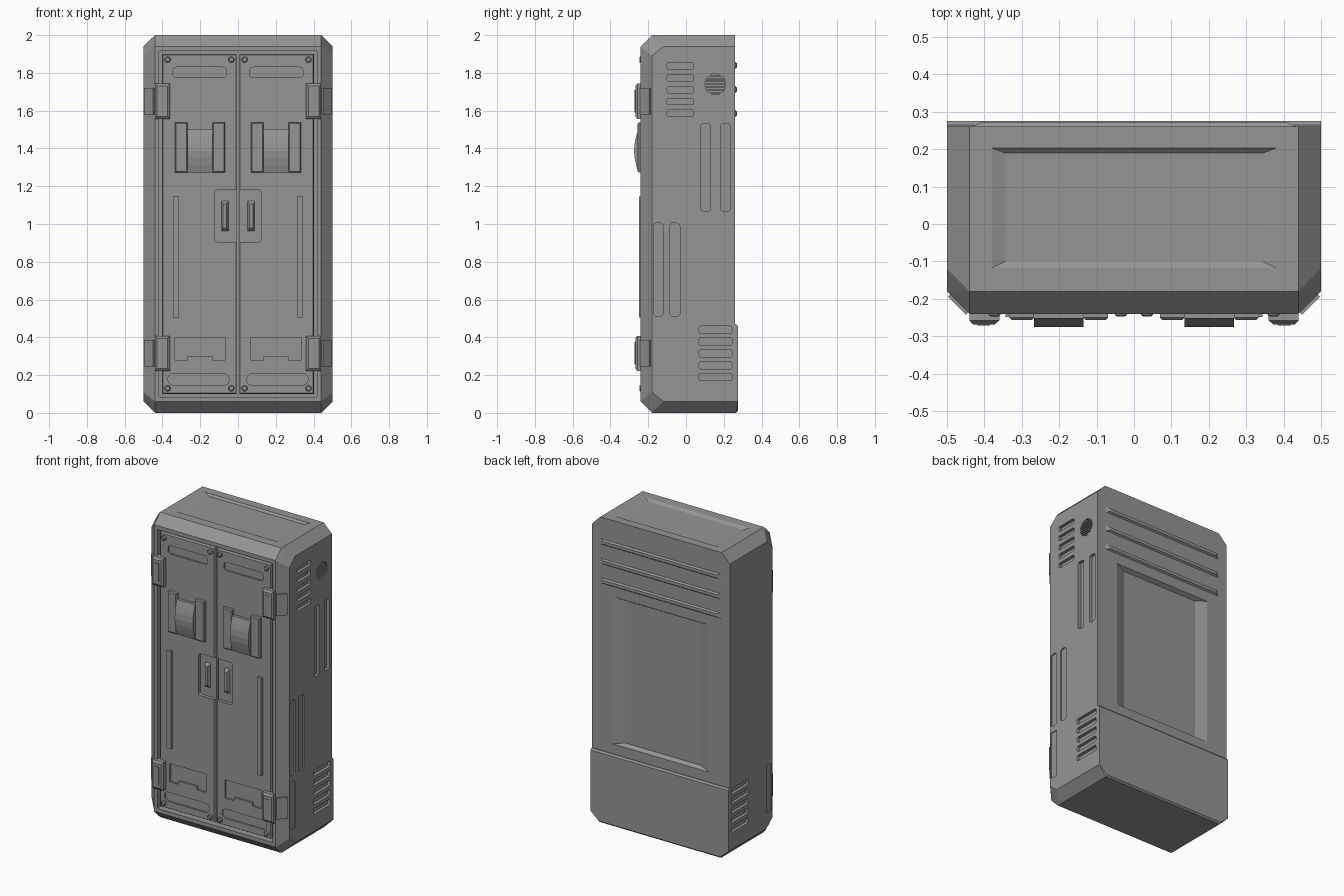
import bpy, bmesh, math
from mathutils import Vector, Matrix

cube = bpy.data.objects.get("Cube")
if cube:
    bpy.data.objects.remove(cube, do_unlink=True)

grey = bpy.data.materials.new("steel grey")
grey.use_nodes = True
COLOUR = (0.3, 0.3, 0.3, 1)
grey.diffuse_color = COLOUR
grey.node_tree.nodes["Principled BSDF"].inputs["Base Color"].default_value = COLOUR


# ---- helpers ----
def hull(bm, pts):
    """Add the convex solid around the given points."""
    verts = [bm.verts.new(p) for p in pts]
    bmesh.ops.convex_hull(bm, input=verts)
    return verts


def rounded(u0, u1, v0, v1, r=0.0, seg=4):
    """Rectangle outline with rounded corners."""
    if r == 0:
        return [(u0, v0), (u1, v0), (u1, v1), (u0, v1)]
    out = []
    for i, (u, v) in enumerate([(u1 - r, v1 - r), (u0 + r, v1 - r), (u0 + r, v0 + r), (u1 - r, v0 + r)]):
        for k in range(seg + 1):
            a = math.pi / 2 * (i + k / seg)
            out.append((u + r * math.cos(a), v + r * math.sin(a)))
    return out


def circle(u, v, r, n=24):
    return [(u + r * math.cos(math.tau * k / n), v + r * math.sin(math.tau * k / n)) for k in range(n)]


def place(axis, t, u, v):
    return {"x": (t, u, v), "y": (u, t, v), "z": (u, v, t)}[axis]


def prism(bm, axis, outline, a, b):
    """Extrude an outline along an axis from a to b."""
    return hull(bm, [place(axis, t, u, v) for t in (a, b) for u, v in outline])


def loft(bm, axis, layers):
    """Solid through (position, outline) layers."""
    return hull(bm, [place(axis, t, u, v) for t, line in layers for u, v in line])


def finish(name, bm, mirror=False):
    bmesh.ops.dissolve_limit(bm, angle_limit=0.01, verts=bm.verts, edges=bm.edges)
    if mirror:
        geo = bm.verts[:] + bm.edges[:] + bm.faces[:]
        dup = bmesh.ops.duplicate(bm, geom=geo)["geom"]
        for v in dup:
            if isinstance(v, bmesh.types.BMVert):
                v.co.x *= -1
    bmesh.ops.recalc_face_normals(bm, faces=bm.faces)
    mesh = bpy.data.meshes.new(name)
    bm.to_mesh(mesh)
    bm.free()
    mesh.materials.append(grey)
    ob = bpy.data.objects.new(name, mesh)
    bpy.context.scene.collection.objects.link(ob)
    return ob


def carve(ob, cutter):
    """Cut the cutter out of the object and discard it."""
    mod = ob.modifiers.new("cut", "BOOLEAN")
    mod.operation, mod.solver, mod.object = "DIFFERENCE", "EXACT", cutter
    deps = bpy.context.evaluated_depsgraph_get()
    mesh = bpy.data.meshes.new_from_object(ob.evaluated_get(deps))
    ob.modifiers.clear()
    ob.data = mesh
    bpy.data.objects.remove(cutter, do_unlink=True)


# ---- cabinet body with chamfered front, top and bottom edges ----
W, F, B, H, C = 0.5, -0.24, 0.26, 2.0, 0.06
bm = bmesh.new()
pts = []
for s in (-1, 1):
    for flip in (False, True):
        for x, y, z in [(W, F + C, H - 0.11), (W, F + 2 * C, H - C), (W - C, F + C, H),
                        (W - C, F, H - C), (W, B, H - C), (W - C, B, H)]:
            pts.append((s * x, y, H - z if flip else z))
hull(bm, pts)
body = finish("cabinet_body", bm)

UPPER_VENTS = [1.836 - 0.0625 * i for i in range(5)]
LOWER_VENTS = [0.44 - 0.0625 * i for i in range(5)]
bm = bmesh.new()
for a, b in ((W - 0.02, W + 0.02),):
    for z in UPPER_VENTS:
        prism(bm, "x", rounded(-0.1, 0.04, z - 0.017, z + 0.017, 0.008, 2), a, b)
    for z in LOWER_VENTS:
        prism(bm, "x", rounded(0.07, 0.243, z - 0.019, z + 0.019, 0.008, 2), a, b)
    for y in (0.08, 0.185):
        prism(bm, "x", rounded(y, y + 0.048, 1.07, 1.53, 0.008, 2), a, b)
    prism(bm, "x", circle(0.155, 1.74, 0.056), a, b)
    for y in (-0.173, -0.085):
        prism(bm, "x", rounded(y, y + 0.053, 0.51, 1.005, 0.02), W - 0.008, b)
    prism(bm, "x", rounded(-0.173, -0.122, 0.16, 0.47), W - 0.005, b)
carve(body, finish("side_cutter", bm, mirror=True))

bm = bmesh.new()
prism(bm, "y", rounded(-0.418, 0.418, 0.085, 1.915), F - 0.02, F + 0.05)
top = rounded(-0.38, 0.38, -0.118, 0.203)
loft(bm, "z", [(H - 0.012, rounded(-0.345, 0.345, -0.1, 0.19)), (H, top), (H + 0.02, top)])
back = rounded(-0.35, 0.35, 0.535, 1.5)
loft(bm, "y", [(B - 0.025, rounded(-0.275, 0.275, 0.55, 1.485)), (B, back), (B + 0.02, back)])
carve(body, finish("recess_cutter", bm))

# ---- back skirt and ridges ----
bm = bmesh.new()
low = [(-W + C, 0), (W - C, 0), (W, C), (W, 0.47), (-W, 0.47), (-W, C)]
low_in = [(u, min(max(v, 0.01), 0.46)) for u, v in low]
loft(bm, "y", [(B - 0.005, low), (B + 0.005, low), (B + 0.015, low_in)])
finish("back_skirt", bm)

bm = bmesh.new()
for z in (1.84, 1.712, 1.585):
    loft(bm, "y", [(B - 0.005, rounded(-0.435, 0.435, z - 0.018, z + 0.018)),
                   (B, rounded(-0.435, 0.435, z - 0.018, z + 0.018)),
                   (B + 0.011, rounded(-0.41, 0.41, z - 0.01, z + 0.01))])
finish("back_ridges", bm)

# ---- slats inside the round side vents ----
bm = bmesh.new()
for k in range(-3, 4):
    half = math.sqrt(0.056 ** 2 - (0.015 * k) ** 2)
    z = 1.74 + 0.015 * k
    prism(bm, "x", rounded(0.155 - half, 0.155 + half, z - 0.004, z + 0.004), W - 0.021, W - 0.003)
finish("round_vent_slats", bm, mirror=True)

# ---- doors ----
D = F + 0.007
for side, name in ((1, "left"), (-1, "right")):
    bm = bmesh.new()
    x0, x1 = sorted((side * 0.007, side * 0.402))
    loft(bm, "y", [(F + 0.051, rounded(x0, x1, 0.1, 1.9)), (D + 0.006, rounded(x0, x1, 0.1, 1.9)),
                   (D, rounded(x0 + 0.004, x1 - 0.004, 0.104, 1.896))])
    door = finish(name + "_door", bm)
    bm = bmesh.new()
    for u0, u1, v0, v1, r, d in ((0.06, 0.345, 1.775, 1.83, 0.02, 0.01),
                                 (0.048, 0.37, 0.148, 0.208, 0.025, 0.01),
                                 (0.069, 0.333, 0.28, 0.4, 0, 0.012),
                                 (-0.125, 0.125, 0.905, 1.18, 0.02, 0.022)):
        a, b = sorted((side * u0, side * u1))
        prism(bm, "y", rounded(a, b, v0, v1, r), F - 0.02, D + d)
    carve(door, finish("door_cutter", bm))

# ---- door fittings, built on one side and mirrored ----
bm = bmesh.new()
prism(bm, "y", rounded(0.135, 0.267, 0.275, 0.302), D, D + 0.02)
finish("pocket_tabs", bm, mirror=True)

bm = bmesh.new()
loft(bm, "y", [(D + 0.025, rounded(0.05, 0.09, 0.96, 1.125)), (D + 0.004, rounded(0.06, 0.08, 0.98, 1.105))])
finish("door_handles", bm, mirror=True)

bm = bmesh.new()
for x in (0.035, 0.373):
    for z in (0.13, 1.87):
        loft(bm, "y", [(D + 0.005, circle(x, z, 0.016, 12)), (F - 0.003, circle(x, z, 0.016, 12)),
                       (F - 0.007, circle(x, z, 0.011, 12))])
finish("door_bolts", bm, mirror=True)

bm = bmesh.new()
prism(bm, "y", rounded(0.312, 0.343, 0.505, 1.145), D + 0.005, F - 0.009)
finish("door_strips", bm, mirror=True)

# bracket rails with a curved plate between them
bm = bmesh.new()
for x in (0.069, 0.267):
    loft(bm, "y", [(D + 0.005, rounded(x, x + 0.066, 1.272, 1.538)), (F - 0.01, rounded(x, x + 0.066, 1.272, 1.538)),
                   (F - 0.016, rounded(x + 0.006, x + 0.06, 1.278, 1.532))])
finish("bracket_rails", bm, mirror=True)

bm = bmesh.new()
arc = [(D + 0.005, 1.272), (D + 0.005, 1.502)]
for k in range(7):
    t = k / 6
    arc.append((F - 0.012 - 0.023 * math.sin(math.pi * t), 1.272 + 0.23 * t))
prism(bm, "x", arc, 0.135, 0.267)
finish("curved_plates", bm, mirror=True)

# ---- hinges: knuckle on the door edge, leaf on the corner chamfer ----
bm = bmesh.new()
for z in (0.315, 1.65):
    block = rounded(0.36, 0.44, z - 0.093, z + 0.093)
    loft(bm, "y", [(F + 0.03, block), (F - 0.018, block),
                   (F - 0.028, rounded(0.372, 0.43, z - 0.08, z + 0.08))])
    prism(bm, "y", rounded(0.385, 0.418, z - 0.06, z + 0.06), F - 0.02, F - 0.032)
    leaf = prism(bm, "y", rounded(-0.038, 0.03, z - 0.07, z + 0.07), -0.008, 0.02)
    turn = Matrix.Translation((W - C / 2, F + C / 2, 0)) @ Matrix.Rotation(math.pi / 4, 4, "Z")
    bmesh.ops.transform(bm, matrix=turn, verts=leaf)
finish("hinges", bm, mirror=True)
